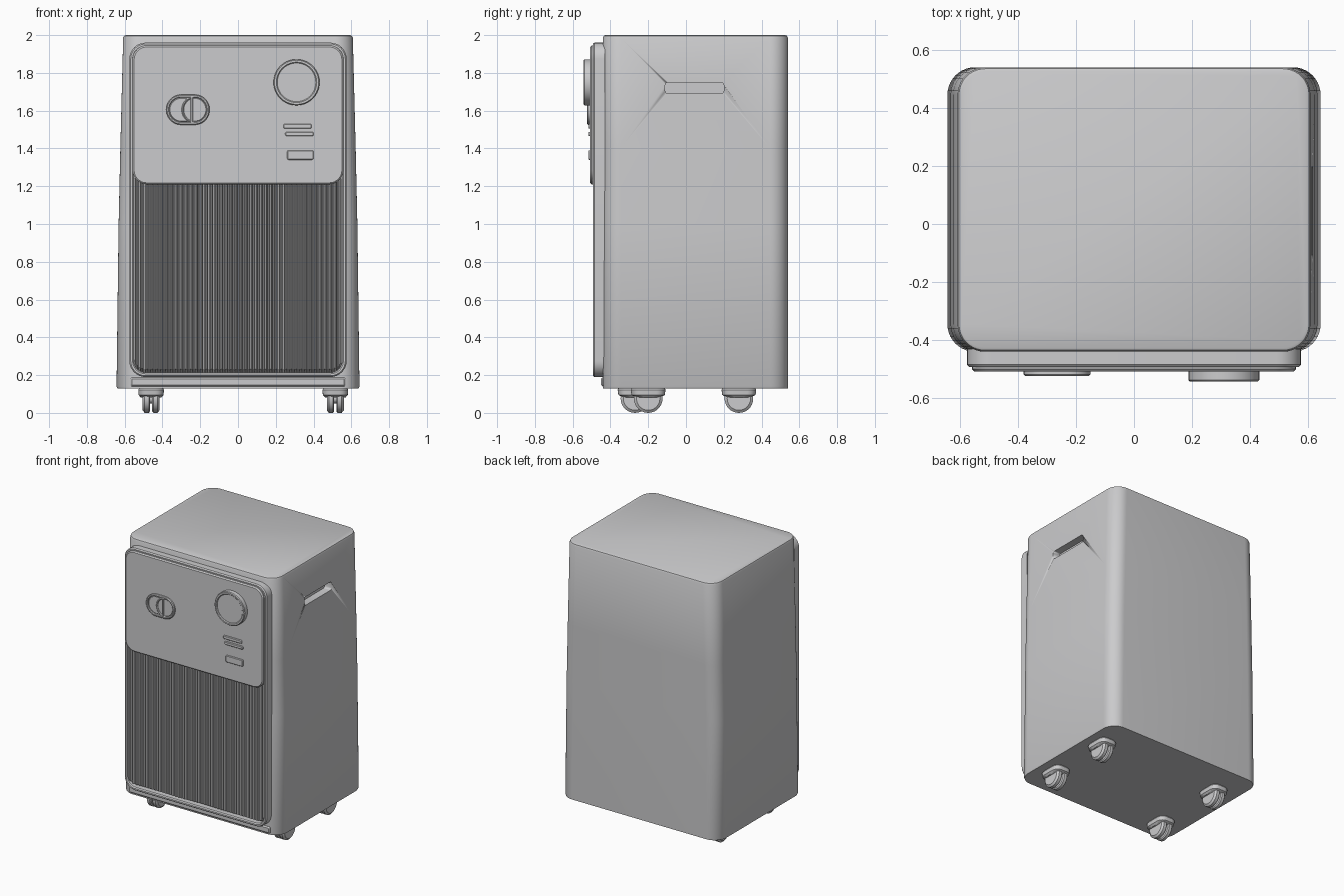
import bpy, bmesh, math

if "Cube" in bpy.data.objects:
    bpy.data.objects.remove(bpy.data.objects["Cube"])

grey = bpy.data.materials.new("light_grey")
grey.diffuse_color = (0.6, 0.6, 0.61, 1)
grey.use_nodes = True
grey.node_tree.nodes["Principled BSDF"].inputs["Base Color"].default_value = grey.diffuse_color


def make(name, bm, angle=35):
    bmesh.ops.recalc_face_normals(bm, faces=bm.faces)
    mesh = bpy.data.meshes.new(name)
    bm.to_mesh(mesh)
    bm.free()
    mesh.materials.append(grey)
    obj = bpy.data.objects.new(name, mesh)
    bpy.context.collection.objects.link(obj)
    bpy.ops.object.select_all(action='DESELECT')
    obj.select_set(True)
    bpy.context.view_layer.objects.active = obj
    bpy.ops.object.shade_smooth_by_angle(angle=math.radians(angle))
    return obj


def outline(x0, x1, y0, y1, r, n=8):
    """Rounded rectangle, counter-clockwise."""
    pts = []
    for k, (cx, cy) in enumerate([(x1 - r, y1 - r), (x0 + r, y1 - r),
                                  (x0 + r, y0 + r), (x1 - r, y0 + r)]):
        for i in range(n + 1):
            a = math.pi / 2 * (k + i / n)
            pts.append((cx + r * math.cos(a), cy + r * math.sin(a)))
    return pts


def circle(cx, cz, r, n=40):
    return [(cx + r * math.cos(2 * math.pi * i / n),
             cz + r * math.sin(2 * math.pi * i / n)) for i in range(n)]


def loft(name, rings, caps=True, closed=False, angle=35):
    """Skin equal-length rings of 3D points."""
    bm = bmesh.new()
    rows = [[bm.verts.new(p) for p in ring] for ring in rings]
    pairs = list(zip(rows, rows[1:]))
    if closed:
        pairs.append((rows[-1], rows[0]))
    n = len(rows[0])
    for a, b in pairs:
        for i in range(n):
            j = (i + 1) % n
            bm.faces.new((a[i], a[j], b[j], b[i]))
    if caps and not closed:
        bm.faces.new(rows[0])
        bm.faces.new(rows[-1])
    return make(name, bm, angle)


def on_front(pts, y):
    return [(x, y, z) for x, z in pts]


def plate(name, x0, x1, z0, z1, r, back, front, edge=0.008):
    """Rounded plate facing the front, with a softened front edge."""
    full = outline(x0, x1, z0, z1, r)
    inner = outline(x0 + edge, x1 - edge, z0 + edge, z1 - edge, r - edge)
    return loft(name, [on_front(full, back), on_front(full, front + edge),
                       on_front(inner, front)])


def ring(name, cx, cz, r_out, r_in, back, front):
    e = 0.005
    return loft(name, [on_front(circle(cx, cz, r), y) for r, y in
                       [(r_out, back), (r_out, front + e), (r_out - e, front),
                        (r_in + e, front), (r_in, front + e), (r_in, back)]],
                closed=True)


# Housing: rounded box whose sides lean in towards the top
levels = [(0.13, 0.638, 0), (0.14, 0.643, 0), (1.0, 0.632, 0), (1.4, 0.623, 0),
          (1.985, 0.608, 0), (1.996, 0.603, 0.005), (2.0, 0.594, 0.014)]
body = loft("housing", [[(x, y, z) for x, y in
            outline(-w, w, -0.44 + d, 0.54 - d, 0.095 - d, 10)]
            for z, w, d in levels], angle=40)

# Hand grip pocket in the right side
cutter = loft("grip_cutter", [[(x, y, z) for y, z in
              outline(-0.11, 0.20, 1.69, 1.75, 0.015, 4)] for x in (0.56, 0.75)])
cutter.hide_render = True
cutter.hide_viewport = True
cut = body.modifiers.new("grip", 'BOOLEAN')
cut.object = cutter
cut.solver = 'EXACT'

# Front frame: raised rim around panel and grille
FX, Z0, Z1, R = 0.575, 0.19, 1.96, 0.085


def frame_ring(inset, y):
    return on_front(outline(-FX + inset, FX - inset, Z0 + inset, Z1 - inset,
                            R - inset), y)


loft("front_frame", [frame_ring(0, -0.43), frame_ring(0, -0.485),
                     frame_ring(0.007, -0.493), frame_ring(0.017, -0.493),
                     frame_ring(0.024, -0.486), frame_ring(0.024, -0.43)],
     closed=True)

# Narrow sill under the frame
plate("sill", -0.57, 0.57, 0.14, 0.188, 0.012, -0.43, -0.45)

# Grille: one corrugated sheet following the rounded lower corners
bm = bmesh.new()
SLATS, GX, r = 42, 0.552, 0.06
columns = []
for s in range(SLATS):
    for f, y in [(0.0, -0.452), (0.22, -0.452), (0.36, -0.482),
                 (0.6, -0.488), (0.84, -0.482)]:
        x = -GX + 2 * GX * (s + f) / SLATS
        d = max(0, abs(x) - (GX - r))
        low = 0.213 + r - math.sqrt(max(0, r * r - d * d))
        columns.append([bm.verts.new((x, -0.44, low)),
                        bm.verts.new((x, y, low + 0.02)),
                        bm.verts.new((x, y, 1.24))])
for a, b in zip(columns, columns[1:]):
    for k in range(2):
        bm.faces.new((a[k], b[k], b[k + 1], a[k + 1]))
make("grille", bm, 30)

# Control panel
plate("control_panel", -0.558, 0.558, 1.21, 1.945, 0.075, -0.43, -0.508)

# Round dial with rim
ring("dial_rim", 0.31, 1.75, 0.122, 0.102, -0.50, -0.543)
loft("dial_face", [on_front(circle(0.31, 1.75, 0.105), -0.50),
                   on_front(circle(0.31, 1.75, 0.105), -0.536)])

# Twin switch: pill shaped rim, two pads and a divider
X0, X1, S0, S1 = -0.38, -0.15, 1.525, 1.685
loft("switch_rim", [on_front(outline(X0 + i, X1 - i, S0 + i, S1 - i, 0.0795 - i, 12), y)
     for i, y in [(0, -0.50), (0, -0.518), (0.005, -0.523), (0.012, -0.523),
                  (0.016, -0.518), (0.016, -0.50)]], closed=True)
plate("switch_pad", X0 + 0.016, X1 - 0.016, S0 + 0.016, S1 - 0.016, 0.063,
      -0.50, -0.514, 0.004)
ring("switch_knob", -0.225, 1.605, 0.074, 0.062, -0.50, -0.522)
plate("switch_divider", -0.252, -0.238, 1.535, 1.675, 0.006, -0.50, -0.523, 0.003)

# Small raised indicator bars
for i, (x0, x1, z0, z1) in enumerate([(0.24, 0.39, 1.505, 1.53), (0.25, 0.40, 1.465, 1.488),
                                      (0.26, 0.40, 1.34, 1.39)]):
    plate(f"indicator_bar_{i + 1}", x0, x1, z0, z1, 0.009, -0.50, -0.517, 0.004)


# Casters: hood plus two wheels each
def caster(name, x, y):
    hood = [(0.082, 0.055, 0.065), (0.095, 0.066, 0.088), (0.122, 0.068, 0.092),
            (0.135, 0.06, 0.085)]
    loft(name + "_hood", [[(px, py, z) for px, py in
         outline(x - w, x + w, y - d, y + d, 0.045, 5)] for z, w, d in hood])
    for side, label in ((-1, "left"), (1, "right")):
        prof = [(0.006, 0.068), (0.012, 0.076), (0.034, 0.076), (0.045, 0.062)]
        loft(f"{name}_{label}_wheel", [[(x + side * o, py, pz) for py, pz in
             circle(y, 0.076, rad, 28)] for o, rad in prof])
    loft(name + "_axle", [[(x + o, py, pz) for py, pz in circle(y, 0.076, 0.025, 12)]
                          for o in (-0.02, 0.02)])


for name, x, y in [("front_left_caster", -0.46, -0.27), ("front_right_caster", 0.515, -0.20),
                   ("back_left_caster", -0.46, 0.28), ("back_right_caster", 0.515, 0.28)]:
    caster(name, x, y)
